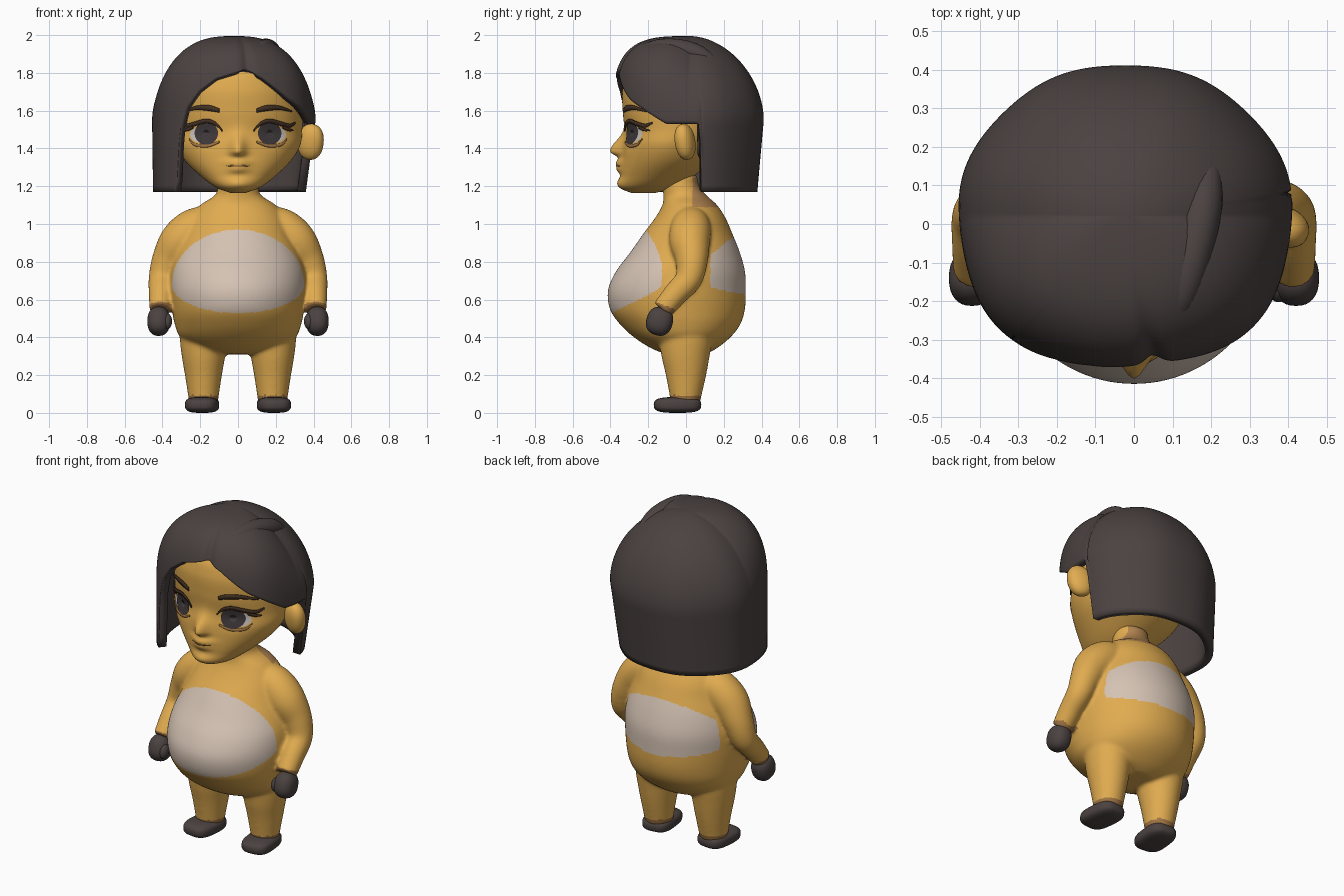
import bpy, bmesh, math
from mathutils import Vector

if "Cube" in bpy.data.objects:
    bpy.data.objects.remove(bpy.data.objects["Cube"])

def mat(name, r, g, b):
    m = bpy.data.materials.new(name)
    m.diffuse_color = (r, g, b, 1)
    m.use_nodes = True
    m.node_tree.nodes["Principled BSDF"].inputs["Base Color"].default_value = m.diffuse_color
    return m

SKIN = mat("golden skin", 0.75, 0.41, 0.08)
CREAM = mat("pale patch", 0.66, 0.54, 0.45)
DARK = mat("charcoal", 0.070, 0.055, 0.053)
BROWN = mat("brown seam", 0.34, 0.17, 0.055)
NAPE = mat("tan nape", 0.46, 0.24, 0.085)
BROW = mat("dark brown", 0.06, 0.032, 0.018)
WHITE = mat("eye white", 0.60, 0.54, 0.50)
IRIS = mat("dark iris", 0.05, 0.040, 0.042)

def make(name, verts, faces, mats, rule=None, recalc=True):
    me = bpy.data.meshes.new(name)
    me.from_pydata([tuple(v) for v in verts], [], faces)
    for m in mats:
        me.materials.append(m)
    if recalc:
        bm = bmesh.new()
        bm.from_mesh(me)
        bmesh.ops.recalc_face_normals(bm, faces=bm.faces)
        bm.to_mesh(me)
        bm.free()
    for p in me.polygons:
        p.use_smooth = True
        if rule:
            p.material_index = rule(p.center)
    ob = bpy.data.objects.new(name, me)
    bpy.context.collection.objects.link(ob)
    return ob

def catmull(rows, steps):
    """Smoothly resample a list of number tuples."""
    out = []
    for i in range(len(rows) - 1):
        p0, p1, p2, p3 = rows[max(i - 1, 0)], rows[i], rows[i + 1], rows[min(i + 2, len(rows) - 1)]
        for s in range(steps):
            t = s / steps
            out.append(tuple(0.5 * (2 * b + (c - a) * t + (2 * a - 5 * b + 4 * c - d) * t * t
                       + (3 * b - a - 3 * c + d) * t ** 3) for a, b, c, d in zip(p0, p1, p2, p3)))
    return out + [tuple(rows[-1])]

def skin_rings(rings, closed_ends=True):
    n = len(rings[0])
    verts = [v for r in rings for v in r]
    faces = [(i * n + j, i * n + (j + 1) % n, (i + 1) * n + (j + 1) % n, (i + 1) * n + j)
             for i in range(len(rings) - 1) for j in range(n)]
    if closed_ends:
        faces += [tuple(range(n))[::-1], tuple((len(rings) - 1) * n + j for j in range(n))]
    return verts, faces

def loft(rows, steps, n, cx=0.0, bump=None):
    """Stack of ellipses: rows are (z, half width, front y, back y)."""
    rings = []
    for z, w, yf, yb in catmull(rows, steps):
        ring = []
        for j in range(n):
            a = 2 * math.pi * j / n
            x, y = w * math.cos(a), (yf + yb) / 2 + (yb - yf) / 2 * math.sin(a)
            if bump and math.sin(a) < 0:
                y -= bump(x, z)
            ring.append((cx + x, y, z))
        rings.append(ring)
    return skin_rings(rings)

def tube(pts, n=24, steps=6):
    """Round tube through (x, y, z, radius) points."""
    path = catmull(pts, steps)
    rings = []
    for i, p in enumerate(path):
        d = (Vector(path[min(i + 1, len(path) - 1)][:3]) - Vector(path[max(i - 1, 0)][:3])).normalized()
        u = d.cross(Vector((0, 1, 0.2))).normalized()
        v = d.cross(u)
        rings.append([Vector(p[:3]) + p[3] * (u * math.cos(2 * math.pi * j / n) + v * math.sin(2 * math.pi * j / n))
                      for j in range(n)])
    return skin_rings(rings)

def ball(name, loc, rad, m, rot=(0, 0, 0), power=1.0):
    """Ellipsoid, boxier when power is below 1."""
    f = lambda c: math.copysign(abs(c) ** power, c)
    rings = []
    for i in range(1, 20):
        b = math.pi * i / 20
        rings.append([(rad[0] * f(math.sin(b)) * f(math.cos(2 * math.pi * j / 32)),
                       rad[1] * f(math.sin(b)) * f(math.sin(2 * math.pi * j / 32)),
                       rad[2] * f(math.cos(b))) for j in range(32)])
    ob = make(name, *skin_rings(rings), [m])
    ob.location, ob.rotation_euler = loc, rot

# Torso with neck, then arms and legs, fused into one soft body
TORSO = [(.31, .10, -.10, .10), (.34, .22, -.18, .16), (.40, .305, -.275, .235), (.47, .335, -.35, .288),
         (.55, .35, -.403, .312), (.65, .36, -.413, .316), (.75, .355, -.37, .312), (.85, .325, -.295, .285),
         (.95, .28, -.225, .245), (1.03, .25, -.165, .21), (1.10, .20, -.125, .165),
         (1.15, .125, -.12, .11), (1.20, .105, -.125, .07), (1.26, .10, -.12, .06)]
pieces = [loft(TORSO, 9, 96)]
for s in (1, -1):
    pieces.append(tube([(s * .15, .03, 1.01, .09), (s * .235, .025, .975, .107), (s * .31, .02, .905, .108),
                        (s * .37, .03, .81, .087), (s * .402, .015, .71, .072), (s * .408, -.055, .63, .065),
                        (s * .412, -.125, .545, .058)]))
    pieces.append(loft([(.50, .12, -.12, .13), (.40, .125, -.14, .14), (.30, .115, -.13, .125),
                        (.20, .098, -.107, .107), (.08, .08, -.085, .08), (.05, .078, -.085, .075)], 5, 40, s * .183))
verts, faces = [], []
for v, f in pieces:
    faces += [tuple(i + len(verts) for i in face) for face in f]
    verts += v
raw = make("raw_body", verts, faces, [])
rem = raw.modifiers.new("fuse", "REMESH")
rem.mode, rem.voxel_size = "VOXEL", .0095
soft = raw.modifiers.new("soften", "SMOOTH")
soft.factor, soft.iterations = .5, 14
fused = bpy.data.meshes.new_from_object(raw.evaluated_get(bpy.context.evaluated_depsgraph_get()))
bpy.data.objects.remove(raw)

def in_oval(x, z, zc, w, up, down):
    return (x / w) ** 2 + ((z - zc) / (up if z > zc else down)) ** 2 < 1

def body_rule(c):
    if c.y < -.05 and in_oval(c.x, c.z, .68, .35, .29, .152) and not (abs(c.x) > .335 and c.y > -.10):
        return 1
    if c.y > .13 and in_oval(c.x, c.z, .70, .36, .235, .075):
        return 1
    if c.z > 1.09 and c.y > .035:
        return 3
    cuff = abs(c.x) > .35 and -.2 < c.y < -.06 and c.z + .4 * (c.y + .12) < .572
    return 2 if cuff or c.z < .094 else 0

make("body", [v.co for v in fused.vertices], [tuple(p.vertices) for p in fused.polygons],
     [SKIN, CREAM, BROWN, NAPE], body_rule)

# Hands and feet
for s, side in ((1, "right"), (-1, "left")):
    ball(side + "_hand", (s * .42, -.14, .485), (.06, .07, .076), DARK, (-.3, 0, 0), .85)
    ball(side + "_thumb", (s * .375, -.17, .485), (.026, .032, .042), DARK, (-.3, 0, 0))
    ball(side + "_foot", (s * .19, -.045, .042), (.088, .125, .042), DARK, (0, 0, s * .1), .65)

# Head with nose, lips and chin raised from the face
HEAD = [(1.165, .04, -.29, -.16), (1.195, .12, -.345, -.06), (1.26, .205, -.345, .05), (1.34, .285, -.34, .15),
        (1.42, .33, -.335, .20), (1.50, .34, -.325, .25), (1.60, .345, -.335, .28), (1.72, .335, -.335, .28),
        (1.82, .27, -.29, .23), (1.91, .10, -.13, .12)]
HEAD_FINE = catmull(HEAD, 10)

def bump(x, z):
    g = lambda cx, cz, sx, sz: math.exp(-((x - cx) / sx) ** 2 - ((z - cz) / sz) ** 2)
    nose = .064 * g(0, 1.385, .038, .075 if z > 1.385 else .028)
    lips = .028 * (g(0, 1.325, .06, .022) + .8 * g(0, 1.29, .055, .022))
    return nose + lips + .015 * g(0, 1.215, .06, .03) - .012 * (g(.17, 1.47, .07, .06) + g(-.17, 1.47, .07, .06))

def face_y(x, z):
    for a, b in zip(HEAD_FINE, HEAD_FINE[1:]):
        if a[0] <= z <= b[0]:
            t = (z - a[0]) / (b[0] - a[0])
            w, yf, yb = (a[k] + (b[k] - a[k]) * t for k in (1, 2, 3))
            break
    return (yf + yb) / 2 - (yb - yf) / 2 * math.sqrt(max(0, 1 - (x / w) ** 2)) - bump(x, z)

make("head", *loft(HEAD, 10, 128, 0, bump), [SKIN])
ball("ear", (.385, -.005, 1.435), (.07, .05, .096), SKIN, (.12, .15, -.35), .9)

# Face details as thin plates that follow the face
def disc(name, cx, cz, rx, rz, lift, m):
    verts, n = [], 32
    for k in range(1, 6):
        for j in range(n):
            a = 2 * math.pi * j / n
            x, z = cx + rx * k / 5 * math.cos(a), cz + rz * k / 5 * math.sin(a)
            verts.append((x, face_y(x, z) - lift, z))
    faces = [(k * n + j, k * n + (j + 1) % n, (k + 1) * n + (j + 1) % n, (k + 1) * n + j)
             for k in range(4) for j in range(n)]
    make(name, verts, faces + [tuple(range(n))], [m], recalc=False)

def ribbon(name, pts, m, lift=.006):
    """Strip through (x, z, half height) points."""
    verts = []
    for x, z, h in catmull(pts, 6):
        verts += [(x, face_y(x, z + k * h) - lift, z + k * h) for k in (-1, 0, 1)]
    faces = [(3 * i + k, 3 * i + 3 + k, 3 * i + 4 + k, 3 * i + 1 + k)
             for i in range(len(verts) // 3 - 1) for k in (0, 1)]
    ob = make(name, verts, faces, [m])
    ob.modifiers.new("thickness", "SOLIDIFY").thickness = .006

for s, side in ((1, "right"), (-1, "left")):
    disc(side + "_eye_white", s * .185, 1.473, .070, .044, .004, WHITE)
    disc(side + "_iris", s * .168, 1.48, .062, .060, .008, IRIS)
    ribbon(side + "_upper_lash", [(s * .085, 1.495, .005), (s * .12, 1.53, .009), (s * .17, 1.545, .011),
                                  (s * .23, 1.53, .012), (s * .275, 1.52, .010), (s * .305, 1.535, .004)], BROW, .014)
    ribbon(side + "_lash_tip", [(s * .24, 1.515, .010), (s * .27, 1.50, .008), (s * .295, 1.495, .003)], BROW, .014)
    ribbon(side + "_lower_lid", [(s * .10, 1.435, .005), (s * .16, 1.415, .008), (s * .23, 1.42, .008),
                                 (s * .26, 1.45, .004)], BROWN)
    ribbon(side + "_eyebrow", [(s * .10, 1.60, .010), (s * .15, 1.613, .015), (s * .22, 1.615, .011),
                               (s * .285, 1.597, .004)], BROW, .010)
ribbon("mouth_line", [(-.06, 1.308, .002), (0, 1.308, .004), (.06, 1.308, .002)], BROWN, .002)

# Bob hair: a dome whose lower edge follows (angle, height) points; 270 degrees is the front
EDGE = [(7, 1.53), (9, 1.17), (226, 1.17), (228.5, 1.48), (234, 1.61), (243, 1.70), (256, 1.77), (280, 1.82),
        (293, 1.77), (313, 1.66), (323, 1.62), (343, 1.53), (367, 1.53)]

def edge_z(d):
    d = d + 360 if d < 7 else d
    for (a, za), (b, zb) in zip(EDGE, EDGE[1:]):
        if a <= d <= b:
            return za + (zb - za) * (d - a) / (b - a)

def hair_point(d, z):
    a = math.radians(d)
    c, s = math.cos(a), math.sin(a)
    e = 2.15 - .15 * s
    rad = (abs(c / .432) ** e + abs(s / (.395 if s > 0 else .405)) ** e) ** (-1 / e)
    n = 1.86 + 1.5 * max(0, -s)
    if z > 1.55:
        rad *= max(0, 1 - ((z - 1.55) / .445) ** n) ** (1 / n)
    else:
        rad *= 1 - (1.55 - z) / .38 * (.06 + .05 * c + .03 * s)
    rad *= 1 + .008 * math.sin(7 * a) - .05 * math.exp(-((d - 281) / 4) ** 2)   # strands and parting
    return (-.022 + rad * c, .02 + rad * s, z)

rings = []
for i in range(1, 41):
    f = 1 - math.cos(i / 40 * math.pi / 2)
    rings.append([hair_point(d * 1.5, 1.995 - (1.995 - edge_z(d * 1.5)) * f) for d in range(240)])
verts, faces = skin_rings(rings, False)
hair = make("bob_hair", verts, faces + [tuple(range(240))[::-1]], [DARK])
sol = hair.modifiers.new("thickness", "SOLIDIFY")
sol.thickness, sol.offset = .045, -1

# Raised lock beside the parting
make("hair_lock", *tube([(.09, -.29, 1.86, .015), (.12, -.20, 1.92, .04), (.15, -.08, 1.93, .052),
                         (.18, .06, 1.90, .05), (.20, .18, 1.83, .02)]), [DARK])
